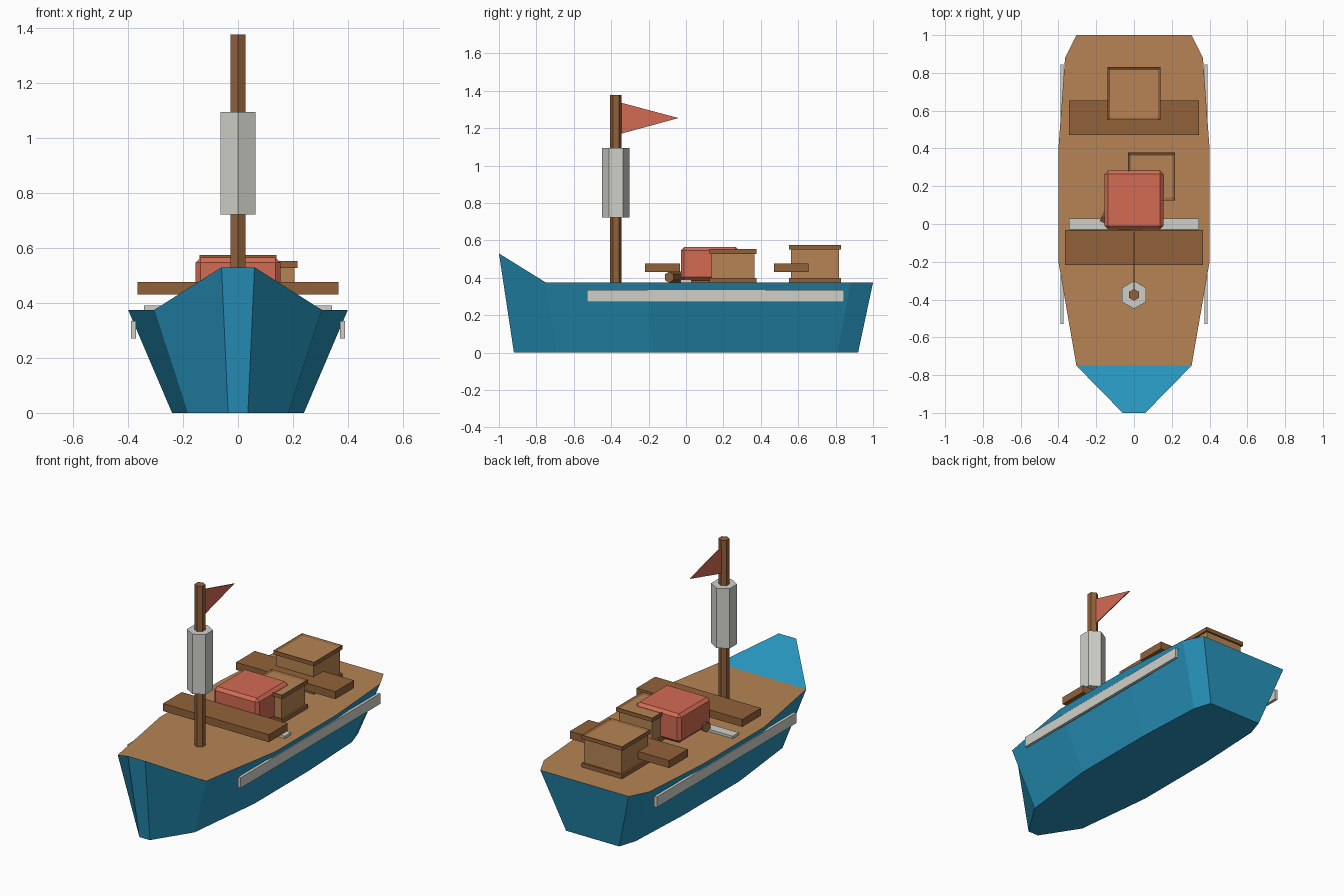
import bpy, bmesh
from math import pi
from mathutils import Vector, Matrix

cube = bpy.data.objects.get("Cube")
if cube:
    bpy.data.objects.remove(cube, do_unlink=True)


def material(name, srgb):
    color = [(c / 255 / 12.92 if c < 11 else ((c / 255 + 0.055) / 1.055) ** 2.4) for c in srgb] + [1]
    m = bpy.data.materials.new(name)
    m.use_nodes = True
    m.diffuse_color = color
    m.node_tree.nodes["Principled BSDF"].inputs["Base Color"].default_value = color
    return m


BLUE = material("hull blue", (39, 148, 189))
TAN = material("light wood", (182, 132, 83))
BROWN = material("dark wood", (145, 97, 58))
WHITE = material("off white", (208, 208, 202))
RED = material("coral red", (212, 107, 84))


def finish(name, bm, *mats):
    bmesh.ops.recalc_face_normals(bm, faces=bm.faces)
    mesh = bpy.data.meshes.new(name)
    bm.to_mesh(mesh)
    bm.free()
    for m in mats:
        mesh.materials.append(m)
    ob = bpy.data.objects.new(name, mesh)
    bpy.context.collection.objects.link(ob)
    return ob


def box(name, lo, hi, *mats, recess=None):
    lo, hi = Vector(lo), Vector(hi)
    bm = bmesh.new()
    bmesh.ops.create_cube(bm, size=1, matrix=Matrix.LocRotScale((lo + hi) / 2, None, hi - lo))
    if recess:
        # sunken panel in the top face
        top = max(bm.faces, key=lambda f: f.calc_center_median().z)
        bmesh.ops.inset_region(bm, faces=[top], thickness=recess, depth=-0.008)
        top.material_index = 1
    return finish(name, bm, *mats)


def hex_prism(name, start, end, radius, mat):
    start, end = Vector(start), Vector(end)
    axis = end - start
    bm = bmesh.new()
    turn = axis.to_track_quat('Z', 'Y')
    bmesh.ops.create_cone(bm, cap_ends=True, segments=6, radius1=radius, radius2=radius,
                          depth=axis.length, matrix=Matrix.LocRotScale((start + end) / 2, turn, None))
    return finish(name, bm, mat)


# Hull: mirrored rim outline, narrowed to a flat bottom
DECK = 0.375
half = [(0.06, -1, 0.53), (0.305, -0.75, DECK), (0.4, -0.2, DECK),
        (0.4, 0.4, DECK), (0.365, 0.88, DECK), (0.305, 1, DECK)]
outline = half + [(-x, y, z) for x, y, z in reversed(half)]
bm = bmesh.new()
rim = [bm.verts.new(p) for p in outline]
keel = [bm.verts.new((x * 0.6, y * 0.92, 0)) for x, y, z in outline]
n = len(rim)
for i in range(n):
    j = (i + 1) % n
    bm.faces.new((rim[i], rim[j], keel[j], keel[i]))
bm.faces.new(keel)
bm.faces.new((rim[0], rim[1], rim[-2], rim[-1]))
bm.faces.new(rim[1:-1]).material_index = 1
finish("hull", bm, BLUE, TAN)

# Side rails
for side, s in (("left", 1), ("right", -1)):
    xs = sorted((s * 0.372, s * 0.39))
    box(side + "_rail", (xs[0], -0.53, 0.27), (xs[1], 0.845, 0.335), WHITE)

# Benches and deck strip
box("front_bench", (-0.365, -0.218, 0.43), (0.365, -0.032, 0.477), BROWN)
box("rear_bench", (-0.343, 0.47, 0.43), (0.343, 0.655, 0.477), BROWN)
box("deck_strip", (-0.343, -0.03, DECK), (0.343, 0.03, 0.39), WHITE)


# Crates with base trim and framed lid
def crate(name, x0, x1, y0, y1, top):
    d = 0.011
    box(name + "_body", (x0 + d, y0 + d, DECK), (x1 - d, y1 - d, top - 0.02), TAN)
    box(name + "_base", (x0, y0, DECK), (x1, y1, DECK + 0.025), BROWN)
    box(name + "_lid", (x0, y0, top - 0.025), (x1, y1, top), BROWN, TAN, recess=0.02)


crate("rear_crate", -0.14, 0.14, 0.55, 0.83, 0.575)
crate("middle_crate", -0.033, 0.217, 0.125, 0.378, 0.553)

# Bevelled red bundle and the log beside it
bundle = box("red_bundle", (-0.155, -0.028, 0.385), (0.155, 0.283, 0.565), RED)
bevel = bundle.modifiers.new("bevel", 'BEVEL')
bevel.width = 0.018
bevel.segments = 1
box("bundle_base", (-0.12, 0.03, DECK), (0.12, 0.24, 0.395), BROWN)
hex_prism("log", (-0.17, 0.04, 0.403), (0.1, -0.09, 0.403), 0.03, BROWN)

# Mast, furled sail
for name, z0, z1, radius, mat in (("mast", DECK, 1.378, 0.031, BROWN),
                                  ("furled_sail", 0.722, 1.095, 0.074, WHITE)):
    bm = bmesh.new()
    place = Matrix.Translation((0, -0.375, (z0 + z1) / 2)) @ Matrix.Rotation(pi / 2, 4, 'Z')
    bmesh.ops.create_cone(bm, cap_ends=True, segments=6, radius1=radius, radius2=radius,
                          depth=z1 - z0, matrix=place)
    # keep a corner pointing to the bow
    if max(v.co.y for v in bm.verts) + 0.375 < radius * 0.95:
        bmesh.ops.rotate(bm, verts=bm.verts, cent=(0, -0.375, 0), matrix=Matrix.Rotation(pi / 6, 3, 'Z'))
    finish(name, bm, mat)

# Pennant
bm = bmesh.new()
sides = [[bm.verts.new((x, y, z)) for y, z in ((-0.355, 1.168), (-0.04, 1.254), (-0.355, 1.338))]
         for x in (-0.003, 0.003)]
for tri in sides:
    bm.faces.new(tri)
for i in range(3):
    j = (i + 1) % 3
    bm.faces.new((sides[0][i], sides[0][j], sides[1][j], sides[1][i]))
finish("pennant", bm, RED)
